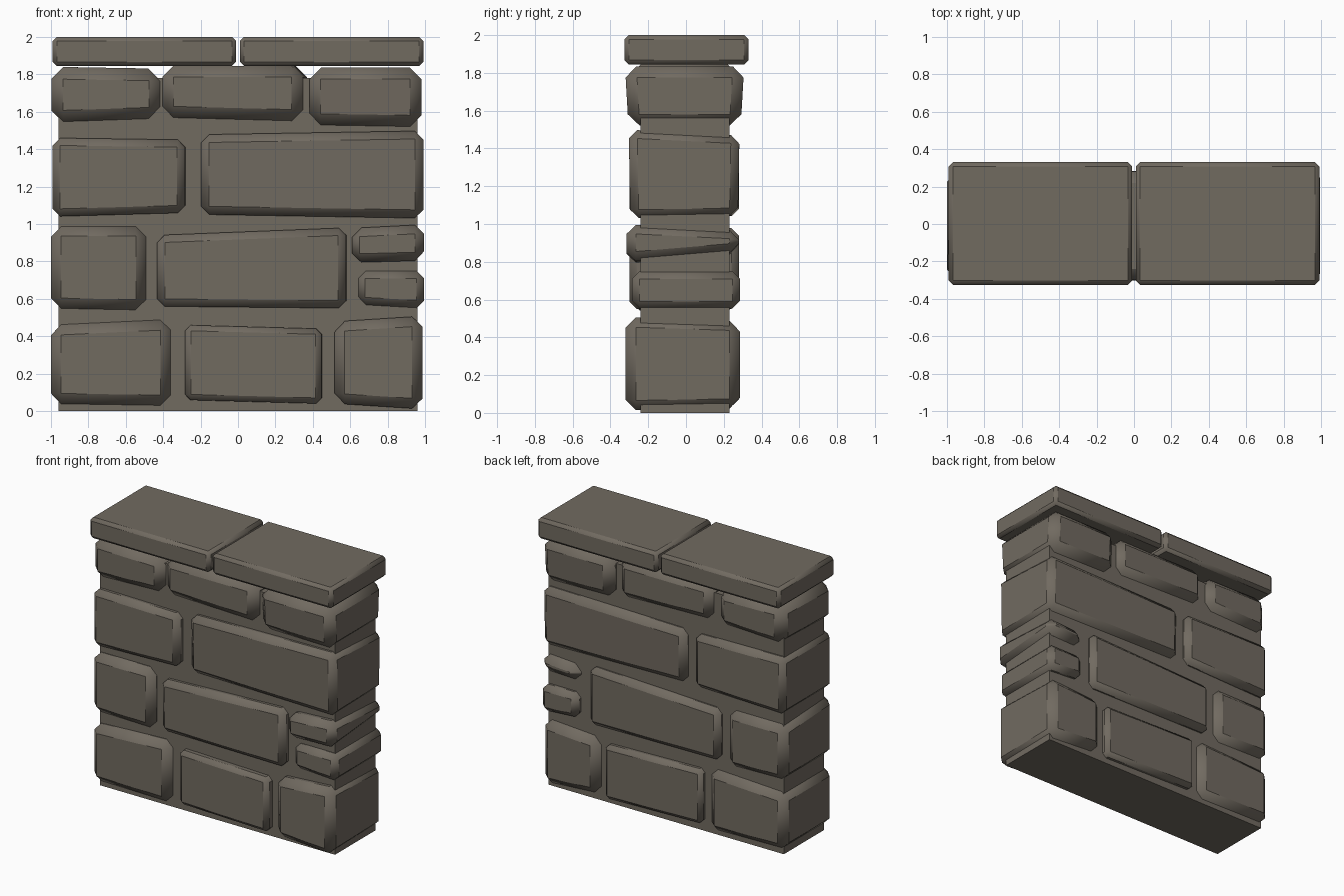
import bpy
import bmesh

cube = bpy.data.objects.get("Cube")
if cube:
    bpy.data.objects.remove(cube, do_unlink=True)

# One weathered grey-brown stone colour
stone = bpy.data.materials.new("grey_brown_stone")
stone.use_nodes = True
colour = (0.165, 0.145, 0.118, 1.0)
stone.diffuse_color = colour
shader = stone.node_tree.nodes["Principled BSDF"]
shader.inputs["Base Color"].default_value = colour
shader.inputs["Roughness"].default_value = 0.9


def block(name, front, back, bevel):
    """Six-sided block from two four-corner outlines, with chamfered edges."""
    bm = bmesh.new()
    near = [bm.verts.new(p) for p in front]
    far = [bm.verts.new(p) for p in back]
    bm.faces.new(near)
    bm.faces.new(far[::-1])
    for i in range(len(near)):
        j = (i + 1) % len(near)
        bm.faces.new((near[j], near[i], far[i], far[j]))
    bmesh.ops.recalc_face_normals(bm, faces=bm.faces)
    mesh = bpy.data.meshes.new(name)
    bm.to_mesh(mesh)
    bm.free()
    mesh.materials.append(stone)
    obj = bpy.data.objects.new(name, mesh)
    bpy.context.collection.objects.link(obj)
    if bevel:
        chamfer = obj.modifiers.new("worn_edges", "BEVEL")
        chamfer.width = bevel
        chamfer.segments = 1
        chamfer.limit_method = "NONE"
        bpy.ops.object.select_all(action="DESELECT")
        obj.select_set(True)
        bpy.context.view_layer.objects.active = obj
        bpy.ops.object.shade_smooth_by_angle(angle=0.6)
    return obj


def outline(x, y, low, high, lean=0.0):
    """Four corners; low and high give heights at the left and right ends."""
    return [(x[0], y, low[0]), (x[1], y, low[1]),
            (x[1], y + lean, high[1]), (x[0], y + lean, high[0])]


def wall_stone(name, x, low, high, bevel, depth=(-0.3, 0.28),
               back_x=None, back_low=0.0, back_high=0.0, lean=0.0):
    """Stone running through the wall and showing on both faces."""
    front = outline(x, depth[0], low, high, -lean)
    back = outline(back_x or x, depth[1], [z + back_low for z in low],
                   [z + back_high for z in high], lean)
    block(name, front, back, bevel)


# Mortar core
ends, level, top = (-0.96, 0.96), (0, 0), (1.78, 1.78)
block("mortar_core", outline(ends, -0.24, level, top),
      outline(ends, 0.23, level, top), 0)

# Bottom course
wall_stone("bottom_right_stone", (-1, -0.36), (0.04, 0.03), (0.46, 0.49), 0.055,
           back_x=(-1, -0.37))
wall_stone("bottom_middle_stone", (-0.28, 0.445), (0.06, 0.04), (0.46, 0.44), 0.03,
           back_x=(-0.32, 0.48))
wall_stone("bottom_left_stone", (0.515, 0.985), (0.04, 0.01), (0.48, 0.51), 0.055,
           depth=(-0.32, 0.285), back_x=(0.53, 0.985), back_low=0.01, back_high=-0.02)

# Second course, with two small stones filling one end
wall_stone("second_right_stone", (-1, -0.49), (0.55, 0.54), (0.99, 0.99), 0.055,
           back_x=(-1, -0.52), back_high=-0.03)
wall_stone("second_middle_stone", (-0.43, 0.575), (0.56, 0.55), (0.94, 0.98), 0.04,
           back_x=(-0.46, 0.61))
wall_stone("lower_filler_stone", (0.64, 0.995), (0.57, 0.55), (0.75, 0.75), 0.04,
           depth=(-0.285, 0.285), back_x=(0.7, 0.995))
wall_stone("upper_filler_stone", (0.6, 0.995), (0.79, 0.8), (0.98, 1.0), 0.05,
           depth=(-0.315, 0.28), back_x=(0.7, 0.995), back_low=0.05, back_high=-0.03)

# Third course
wall_stone("third_right_stone", (-0.99, -0.285), (1.04, 1.06), (1.46, 1.45), 0.04,
           back_x=(-0.99, -0.25))
wall_stone("third_left_stone", (-0.2, 0.99), (1.05, 1.03), (1.48, 1.5), 0.045,
           depth=(-0.295, 0.275), back_x=(-0.18, 0.99), back_low=0.01,
           back_high=-0.03, lean=0.008)

# Fourth course
wall_stone("fourth_right_stone", (-1, -0.41), (1.54, 1.56), (1.84, 1.83), 0.065,
           back_x=(-0.98, -0.44))
wall_stone("fourth_middle_stone", (-0.405, 0.345), (1.57, 1.55), (1.845, 1.845), 0.06,
           back_x=(-0.4, 0.37))
wall_stone("fourth_left_stone", (0.38, 0.98), (1.53, 1.52), (1.835, 1.835), 0.06,
           depth=(-0.305, 0.29), back_x=(0.41, 0.98), lean=0.018)

# Coping slabs
for name, x in (("right_coping_slab", (-0.99, -0.01)), ("left_coping_slab", (0.01, 0.99))):
    base, crown = (1.845, 1.845), (2, 2)
    block(name, outline(x, -0.325, base, crown),
          outline(x, 0.33, base, crown), 0.022)
